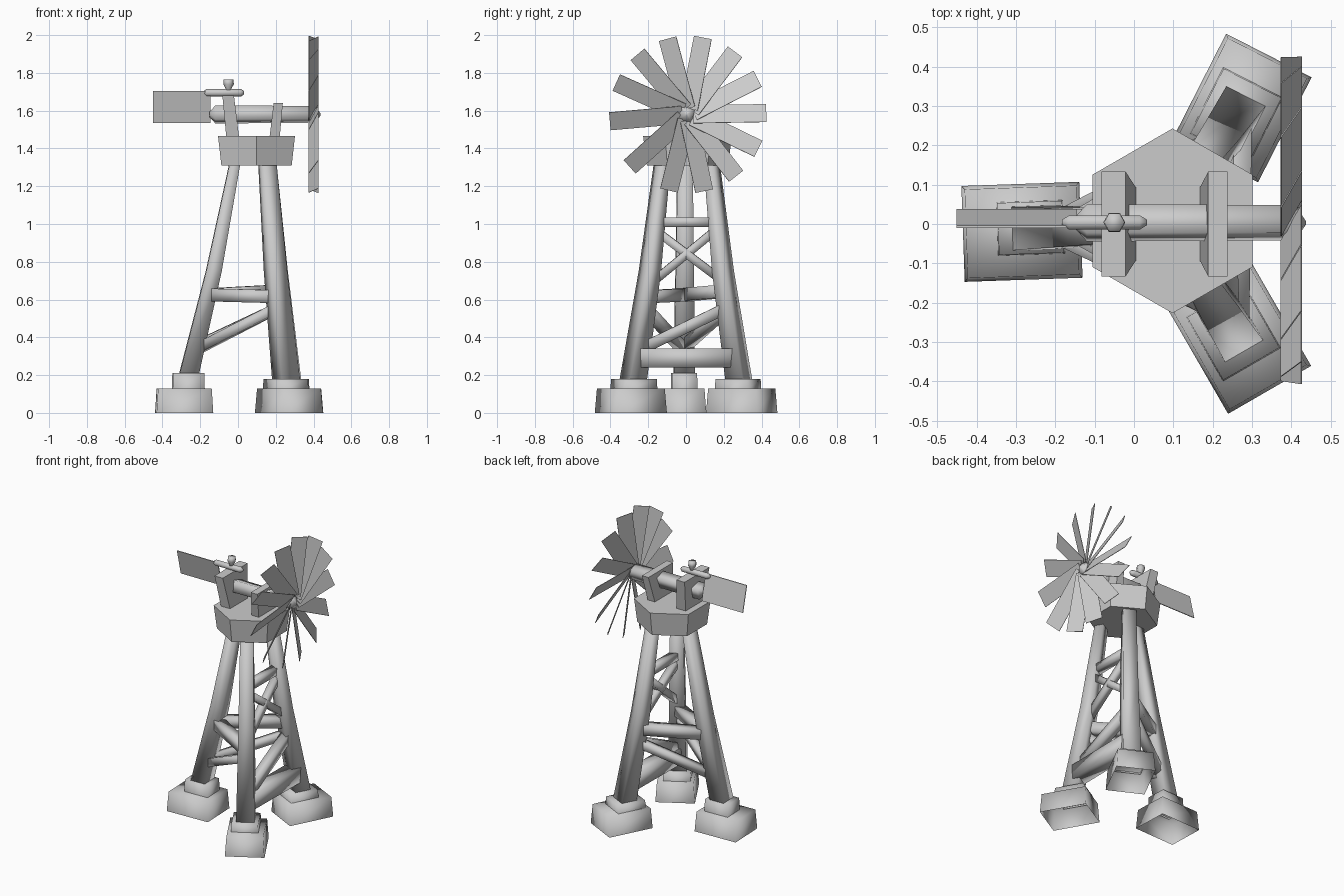
import bpy, bmesh, math
from mathutils import Vector as V

cube = bpy.data.objects.get("Cube")
if cube:
    bpy.data.objects.remove(cube)

grey = bpy.data.materials.new("plain grey")
grey.use_nodes = True
grey.diffuse_color = (0.6, 0.6, 0.6, 1)
grey.node_tree.nodes["Principled BSDF"].inputs["Base Color"].default_value = (0.6, 0.6, 0.6, 1)


def finish(name, bm, smooth):
    bmesh.ops.recalc_face_normals(bm, faces=bm.faces)
    for f in bm.faces:
        f.smooth = smooth
    me = bpy.data.meshes.new(name)
    bm.to_mesh(me)
    bm.free()
    me.materials.append(grey)
    ob = bpy.data.objects.new(name, me)
    bpy.context.collection.objects.link(ob)
    return ob


def loft(name, rings, u, v, sides=4, caps=(True, True), smooth=True):
    """Skin rings of (centre, half size along u, half size along v)."""
    bm = bmesh.new()
    rows = []
    for c, hu, hv in rings:
        row = []
        for k in range(sides):
            a = 2 * math.pi * (k + 0.5) / sides
            s = math.sqrt(2) if sides == 4 else 1
            row.append(bm.verts.new(V(c) + u * hu * s * math.cos(a) + v * hv * s * math.sin(a)))
        rows.append(row)
    for r0, r1 in zip(rows, rows[1:]):
        for k in range(sides):
            j = (k + 1) % sides
            bm.faces.new((r0[k], r0[j], r1[j], r1[k]))
    if caps[0]:
        bm.faces.new(rows[0])
    if caps[1]:
        bm.faces.new(rows[-1])
    return finish(name, bm, smooth)


def beam(name, p, q, h):
    d = (q - p).normalized()
    u = d.cross(V((0, 0, 1))).normalized()
    loft(name, [(p, h, h), (q, h, h)], u, d.cross(u))


X, Y, Z = V((1, 0, 0)), V((0, 1, 0)), V((0, 0, 1))

# Legs: name, radial angle, foot centre, leg bottom, leg top, plinth top, plinth half sizes
LEGS = [
    ("tail", 182, (-0.285, -0.02), (-0.268, -0.01), (-0.015, -0.005), 0.21, (0.085, 0.068)),
    ("back", 63, (0.275, 0.295), (0.262, 0.28), (0.155, 0.135), 0.18, (0.095, 0.085)),
    ("front", -60, (0.27, -0.292), (0.255, -0.28), (0.155, -0.125), 0.18, (0.095, 0.085)),
]
axes = {}
for name, ang, foot, bot, top, zt, (pu, pv) in LEGS:
    a = math.radians(ang)
    u, v = V((math.cos(a), math.sin(a), 0)), V((-math.sin(a), math.cos(a), 0))
    # Hollow foot, plinth, then the tapering leg with a slight inward bow
    f = V((foot[0], foot[1], 0))
    loft(name + "_foot", [(f, 0.15, 0.122), (f + Z * 0.13, 0.142, 0.113)], u, v, caps=(False, True))
    pc = V((bot[0], bot[1], 0)) - u * 0.005
    loft(name + "_plinth", [(pc + Z * 0.12, pu, pv), (pc + Z * zt, pu * 0.97, pv * 0.97)], u, v,
         caps=(False, True))
    b, t = V((*bot, 0.17)), V((*top, 1.33))
    m = b.lerp(t, 0.5) - u * 0.013
    loft(name + "_leg", [(b, 0.052, 0.056), (m, 0.041, 0.048), (t, 0.028, 0.04)], u, v)
    axes[name] = (b, t, m)


def on_leg(name, z):
    b, t, m = axes[name]
    k = (z - b.z) / (t.z - b.z)
    return b.lerp(m, k * 2) if k < 0.5 else m.lerp(t, k * 2 - 1)


# Bracing between the legs
BRACES = [
    ("low_crossbar", "front", 0.29, "back", 0.29, 0.05),
    ("top_crossbar", "front", 1.01, "back", 1.01, 0.025),
    ("low_diagonal", "front", 0.33, "back", 0.56, 0.03),
    ("upper_diagonal_a", "front", 0.97, "back", 0.69, 0.022),
    ("upper_diagonal_b", "front", 0.67, "back", 0.98, 0.022),
    ("front_side_crossbar", "tail", 0.625, "front", 0.615, 0.034),
    ("back_side_crossbar", "tail", 0.625, "back", 0.645, 0.034),
    ("front_side_diagonal", "tail", 0.33, "front", 0.56, 0.026),
    ("back_side_diagonal", "tail", 0.35, "back", 0.56, 0.026),
]
for n, l0, z0, l1, z1, h in BRACES:
    beam(n, on_leg(l0, z0), on_leg(l1, z1), h)

# Hexagonal head platform
pc = V((0.098, 0.008, 0))
loft("platform", [(pc + Z * 1.31, 0.215, 0.215), (pc + Z * 1.465, 0.235, 0.235)], X, Y,
     sides=6, smooth=False)

# Bearing blocks, wider at the top and leaning
for n, x0, x1, zt, hx in (("rear_bearing", -0.027, -0.052, 1.68, 0.034),
                          ("front_bearing", 0.193, 0.213, 1.64, 0.027)):
    loft(n, [(V((x0, 0, 1.45)), hx, 0.09), (V((x1, 0, zt)), hx * 0.9, 0.133)], X, Y, smooth=False)


# Main shaft with pointed ends
def rod(name, y, z, stations, tilt, sides):
    a = math.radians(tilt)
    loft(name, [(V((x, y, z)), r, r) for x, r in stations],
         V((0, math.cos(a), math.sin(a))), V((0, -math.sin(a), math.cos(a))), sides)


rod("main_shaft", 0.003, 1.58, [(-0.152, 0.01), (-0.12, 0.038), (0.41, 0.036), (0.437, 0.004)], -17, 4)

# Vane control rod and its knob
rod("control_rod", 0.004, 1.695, [(-0.183, 0.008), (-0.165, 0.021), (0.015, 0.021), (0.033, 0.008)], 0, 6)
kc = V((-0.05, 0.004, 0))
loft("knob", [(kc + Z * 1.69, 0.014, 0.014), (kc + Z * 1.72, 0.017, 0.017),
              (kc + Z * 1.74, 0.028, 0.028), (kc + Z * 1.765, 0.026, 0.026)], Y, X, sides=6)

# Tail vane, a thin leaning plate
loft("tail_vane", [(V((-0.298, 0.035, 1.535)), 0.153, 0.003), (V((-0.298, -0.007, 1.705)), 0.153, 0.003)],
     X, Y, smooth=False)

# Fan blades: flat pitched plates around the hub
bm = bmesh.new()
pitch = math.radians(29)
hub = V((0.4, 0.01, 1.58))
for deg in (1, 27, 53, 79, 105, 130, 156, 185, 222, 256, 282, 308, 334):
    a = math.radians(deg)
    r = V((0, math.cos(a), math.sin(a)))
    w = V((-math.sin(pitch), -math.sin(a) * math.cos(pitch), math.cos(a) * math.cos(pitch))) * 0.054
    n = r.cross(w).normalized() * 0.0015
    top, low = [[bm.verts.new(hub + r * d + w * s + n * k) for d, s in
                 ((0.03, -1), (0.415, -1), (0.415, 1), (0.03, 1))] for k in (1, -1)]
    bm.faces.new(top)
    bm.faces.new(low[::-1])
    for i in range(4):
        j = (i + 1) % 4
        bm.faces.new((top[i], low[i], low[j], top[j]))
finish("fan_blades", bm, False)
